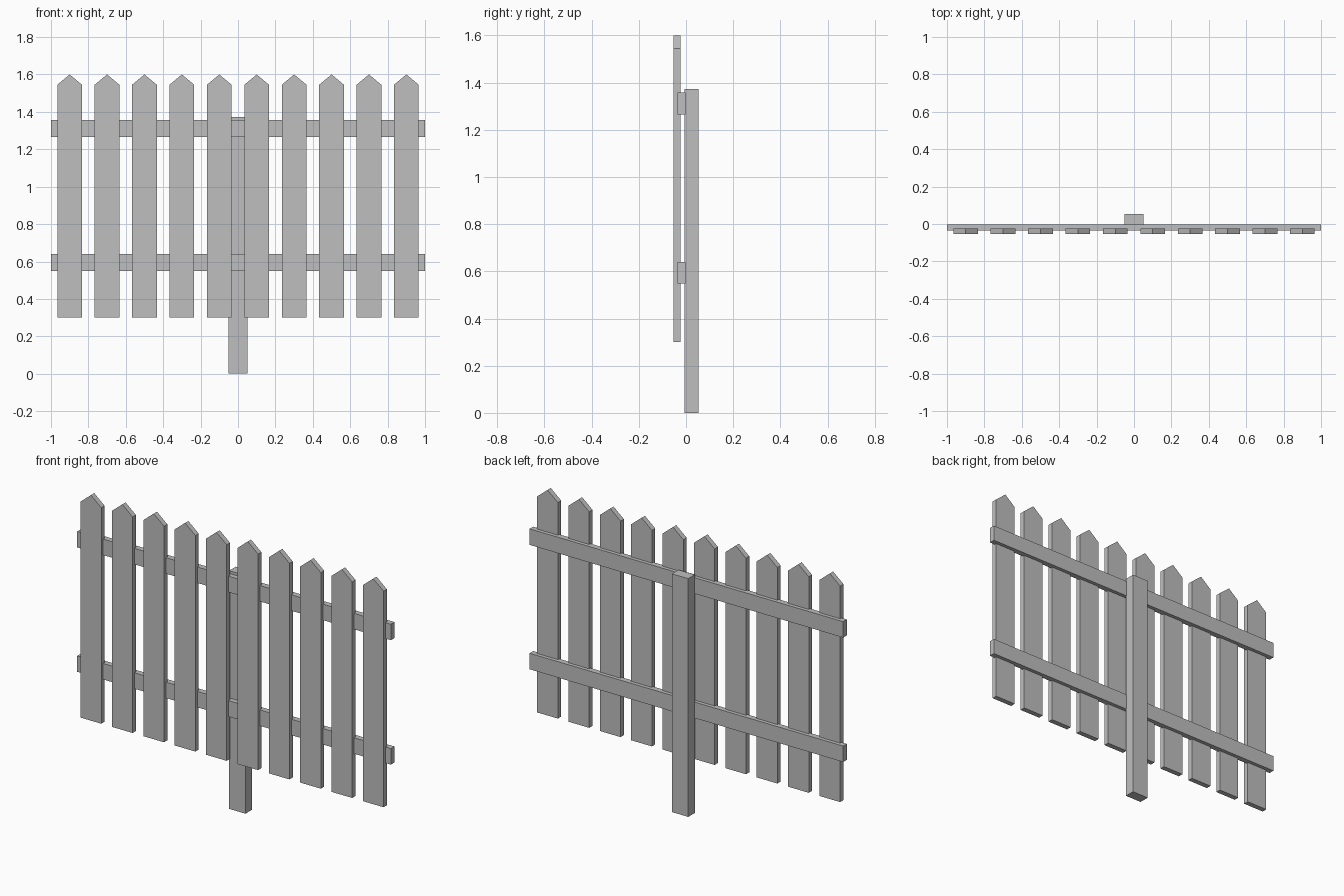
import bpy
import bmesh

cube = bpy.data.objects.get("Cube")
if cube:
    bpy.data.objects.remove(cube, do_unlink=True)

# Single plain grey for the whole fence
GREY = (0.52, 0.52, 0.52, 1.0)
mat = bpy.data.materials.new("fence_grey")
mat.use_nodes = True
mat.diffuse_color = GREY
mat.node_tree.nodes["Principled BSDF"].inputs["Base Color"].default_value = GREY


def board(name, outline, y_front, y_back):
    """Extrude a front-facing (x, z) outline from y_front to y_back."""
    bm = bmesh.new()
    face = bm.faces.new([bm.verts.new((x, y_front, z)) for x, z in outline])
    extruded = bmesh.ops.extrude_face_region(bm, geom=[face])["geom"]
    moved = [v for v in extruded if isinstance(v, bmesh.types.BMVert)]
    bmesh.ops.translate(bm, verts=moved, vec=(0, y_back - y_front, 0))
    bmesh.ops.recalc_face_normals(bm, faces=bm.faces)
    mesh = bpy.data.meshes.new(name)
    bm.to_mesh(mesh)
    bm.free()
    mesh.materials.append(mat)
    obj = bpy.data.objects.new(name, mesh)
    bpy.context.collection.objects.link(obj)
    return obj


def rectangle(half_width, bottom, top):
    return [(-half_width, bottom), (half_width, bottom),
            (half_width, top), (-half_width, top)]


# Post behind the rails
board("post", rectangle(0.052, 0, 1.373), -0.006, 0.054)

# Two horizontal rails
for name, bottom in (("lower_rail", 0.548), ("upper_rail", 1.265)):
    board(name, rectangle(1.0, bottom, bottom + 0.092), -0.036, -0.003)

# Ten pointed pickets in front
half, bottom, shoulder, tip = 0.066, 0.30, 1.545, 1.60
outline = [(-half, bottom), (half, bottom), (half, shoulder),
           (0, tip), (-half, shoulder)]
for i in range(10):
    picket = board(f"picket_{i + 1}", outline, -0.054, -0.024)
    picket.location.x = -0.9 + 0.2 * i
